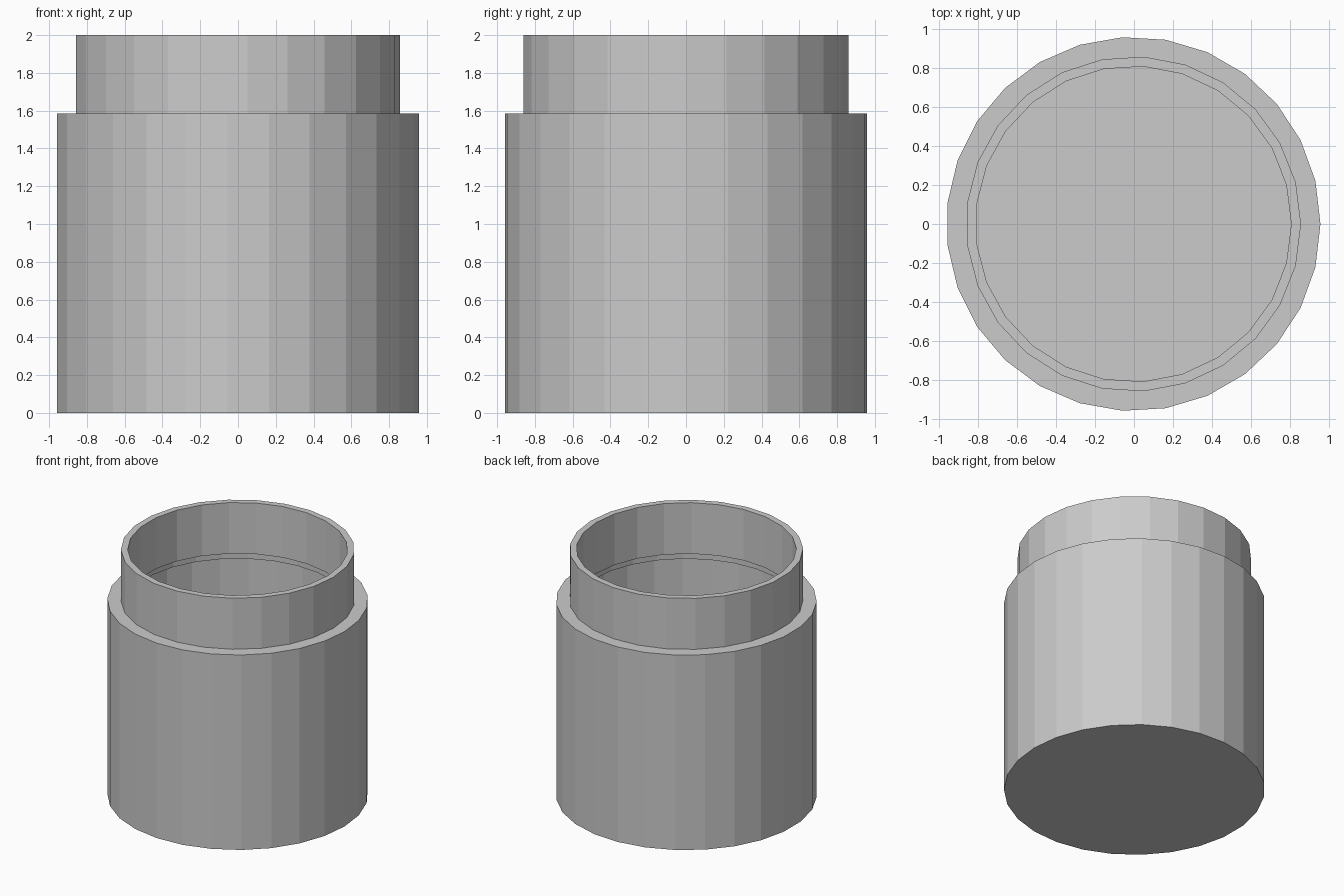
import bpy, bmesh
from math import cos, sin, tau

if "Cube" in bpy.data.objects:
    bpy.data.objects.remove(bpy.data.objects["Cube"])


def lathe(name, profile, sides, x_offset, closed):
    """Turn a (radius, z) profile into a flat-faced solid of revolution."""
    bm = bmesh.new()
    rings = []
    for r, z in profile:
        rings.append([bm.verts.new((x_offset + r * cos(tau * i / sides),
                                    r * sin(tau * i / sides), z))
                      for i in range(sides)])
    pairs = list(zip(rings, rings[1:]))
    if closed:
        pairs.append((rings[-1], rings[0]))
    else:
        bm.faces.new(rings[0])
        bm.faces.new(rings[-1])
    for a, b in pairs:
        for i in range(sides):
            j = (i + 1) % sides
            bm.faces.new((a[i], a[j], b[j], b[i]))
    bmesh.ops.recalc_face_normals(bm, faces=bm.faces)
    mesh = bpy.data.meshes.new(name)
    bm.to_mesh(mesh)
    bm.free()
    obj = bpy.data.objects.new(name, mesh)
    bpy.context.collection.objects.link(obj)
    return obj


WALL = 0.05
BODY_R, SHOULDER_Z = 0.961, 1.585
NECK_R, TOP_Z = 0.861, 2.0

# Hollow jar body with a closed bottom and a flat shoulder around the mouth
lathe("jar_body", [
    (BODY_R, 0), (BODY_R, SHOULDER_Z),
    (0.83, SHOULDER_Z), (0.83, SHOULDER_Z - WALL),
    (BODY_R - WALL, SHOULDER_Z - WALL), (BODY_R - WALL, WALL),
], 27, -0.003, closed=False)

# Open neck standing on the shoulder
lathe("jar_neck", [
    (NECK_R, SHOULDER_Z), (NECK_R, TOP_Z),
    (NECK_R - WALL, TOP_Z), (NECK_R - WALL, SHOULDER_Z),
], 25, -0.003, closed=True)
